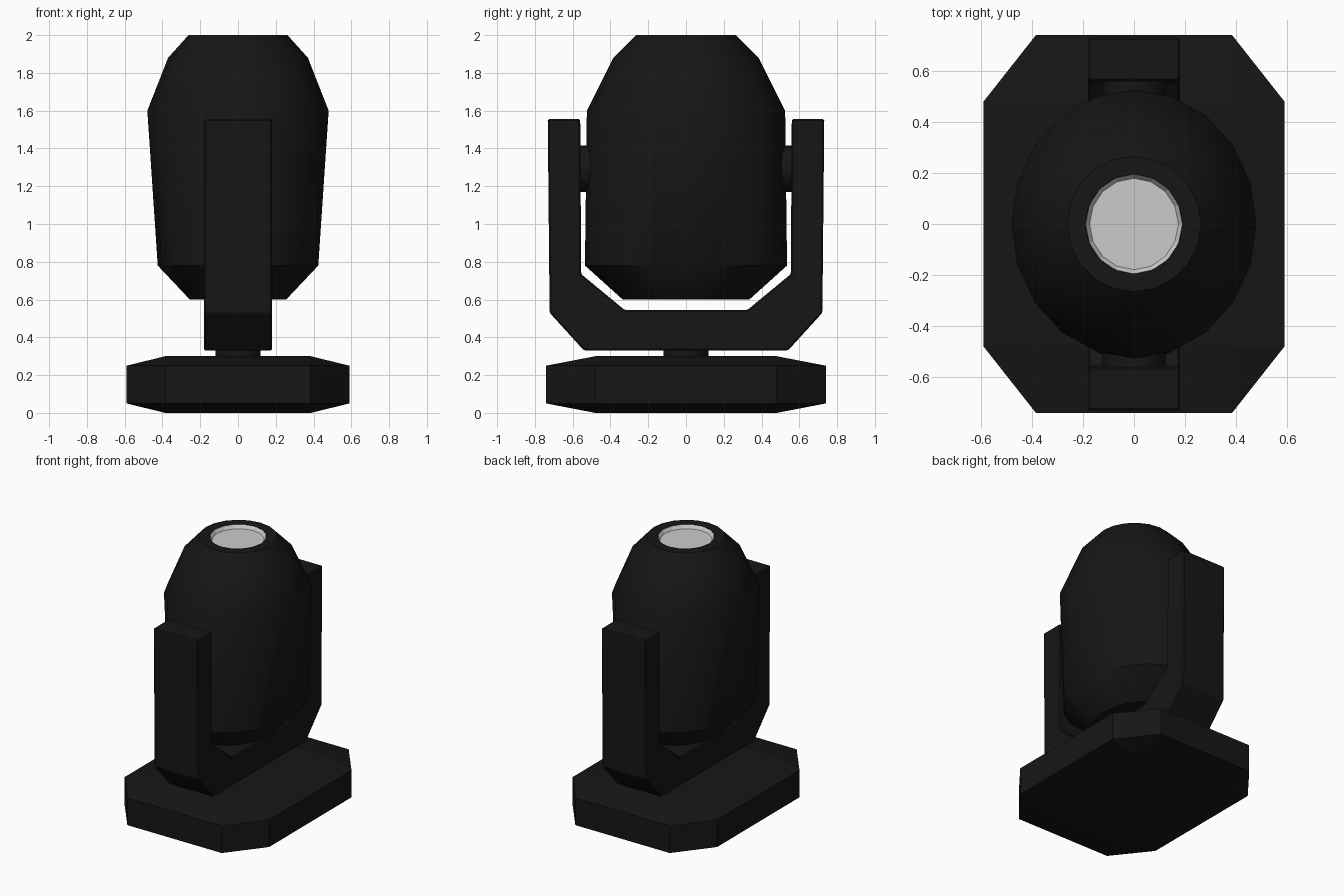
import bpy, bmesh
from math import cos, sin, pi, radians

if "Cube" in bpy.data.objects:
    bpy.data.objects.remove(bpy.data.objects["Cube"])


def material(name, rgb):
    m = bpy.data.materials.new(name)
    m.diffuse_color = (*rgb, 1)
    m.use_nodes = True
    m.node_tree.nodes["Principled BSDF"].inputs["Base Color"].default_value = m.diffuse_color
    return m


BLACK = material("black_plastic", (0.008, 0.008, 0.008))


def finish(bm, name, mat=None, angle=None):
    bmesh.ops.recalc_face_normals(bm, faces=bm.faces)
    me = bpy.data.meshes.new(name)
    bm.to_mesh(me)
    bm.free()
    ob = bpy.data.objects.new(name, me)
    bpy.context.collection.objects.link(ob)
    if mat:
        me.materials.append(mat)
    if angle:
        bpy.ops.object.select_all(action='DESELECT')
        ob.select_set(True)
        bpy.context.view_layer.objects.active = ob
        bpy.ops.object.shade_smooth_by_angle(angle=radians(angle))
    return ob


def loft(name, rings, n=16, mat=None, angle=40, cap_end=True):
    """Stack of ellipses (rx, ry, z) joined by quads, capped at the ends."""
    bm = bmesh.new()
    loops = [[bm.verts.new((rx * cos(2 * pi * i / n), ry * sin(2 * pi * i / n), z))
              for i in range(n)] for rx, ry, z in rings]
    for a, b in zip(loops, loops[1:]):
        for i in range(n):
            j = (i + 1) % n
            bm.faces.new((a[i], a[j], b[j], b[i]))
    bm.faces.new(loops[0])
    if cap_end:
        bm.faces.new(loops[-1])
    return finish(bm, name, mat, angle)


# Base: box with wide chamfers on every edge
bm = bmesh.new()
for sx in (-1, 1):
    for sy in (-1, 1):
        for z_side, z_cap in ((0.05, 0.0), (0.25, 0.30)):
            bm.verts.new((sx * 0.385, sy * 0.74, z_side))
            bm.verts.new((sx * 0.59, sy * 0.48, z_side))
            bm.verts.new((sx * 0.385, sy * 0.48, z_cap))
bmesh.ops.convex_hull(bm, input=bm.verts)
bmesh.ops.dissolve_limit(bm, angle_limit=radians(1), verts=bm.verts, edges=bm.edges)
finish(bm, "base", BLACK)

# Turntable neck between base and yoke
loft("pan_neck", [(0.12, 0.12, 0.29), (0.12, 0.12, 0.34)], mat=BLACK)

# Yoke: U profile mirrored in y, extruded along x
half = [(0.54, 0.33), (0.722, 0.53), (0.732, 1.555),
        (0.56, 1.555), (0.555, 0.735), (0.325, 0.545)]
outline = half + [(-y, z) for y, z in reversed(half)]
bm = bmesh.new()
face = bm.faces.new([bm.verts.new((-0.18, y, z)) for y, z in outline])
ext = bmesh.ops.extrude_face_region(bm, geom=[face])
bmesh.ops.translate(bm, vec=(0.36, 0, 0),
                    verts=[v for v in ext["geom"] if isinstance(v, bmesh.types.BMVert)])
yoke = finish(bm, "yoke", BLACK)
bevel = yoke.modifiers.new("edge_bevel", 'BEVEL')
bevel.width = 0.008
bevel.segments = 1

# Tilt pivots joining the yoke arms to the head
for side, s in (("front", -1), ("back", 1)):
    pivot = loft(f"tilt_pivot_{side}", [(0.123, 0.123, 0.46), (0.123, 0.123, 0.57)], mat=BLACK)
    pivot.rotation_euler = (-s * pi / 2, 0, 0)
    pivot.location = (0, 0, 1.293)

# Head shell: oval rings from the bottom up to the lens opening
loft("head", [(0.255, 0.335, 0.60), (0.425, 0.535, 0.78), (0.48, 0.525, 1.60),
              (0.37, 0.385, 1.88), (0.262, 0.265, 2.0), (0.19, 0.195, 2.0)],
     n=20, mat=BLACK, angle=40, cap_end=False)

# Lens: shallow grey dish set in the opening
bm = bmesh.new()
n = 16
rim, disc = ([bm.verts.new((r * cos(2 * pi * i / n), r * 1.03 * sin(2 * pi * i / n), z))
              for i in range(n)] for r, z in ((0.19, 2.0), (0.174, 1.975)))
for i in range(n):
    j = (i + 1) % n
    bm.faces.new((rim[i], disc[i], disc[j], rim[j]))
bm.faces.new(disc)
lens = finish(bm, "lens")
if lens.data.polygons[n].normal.z < 0:
    lens.data.flip_normals()
